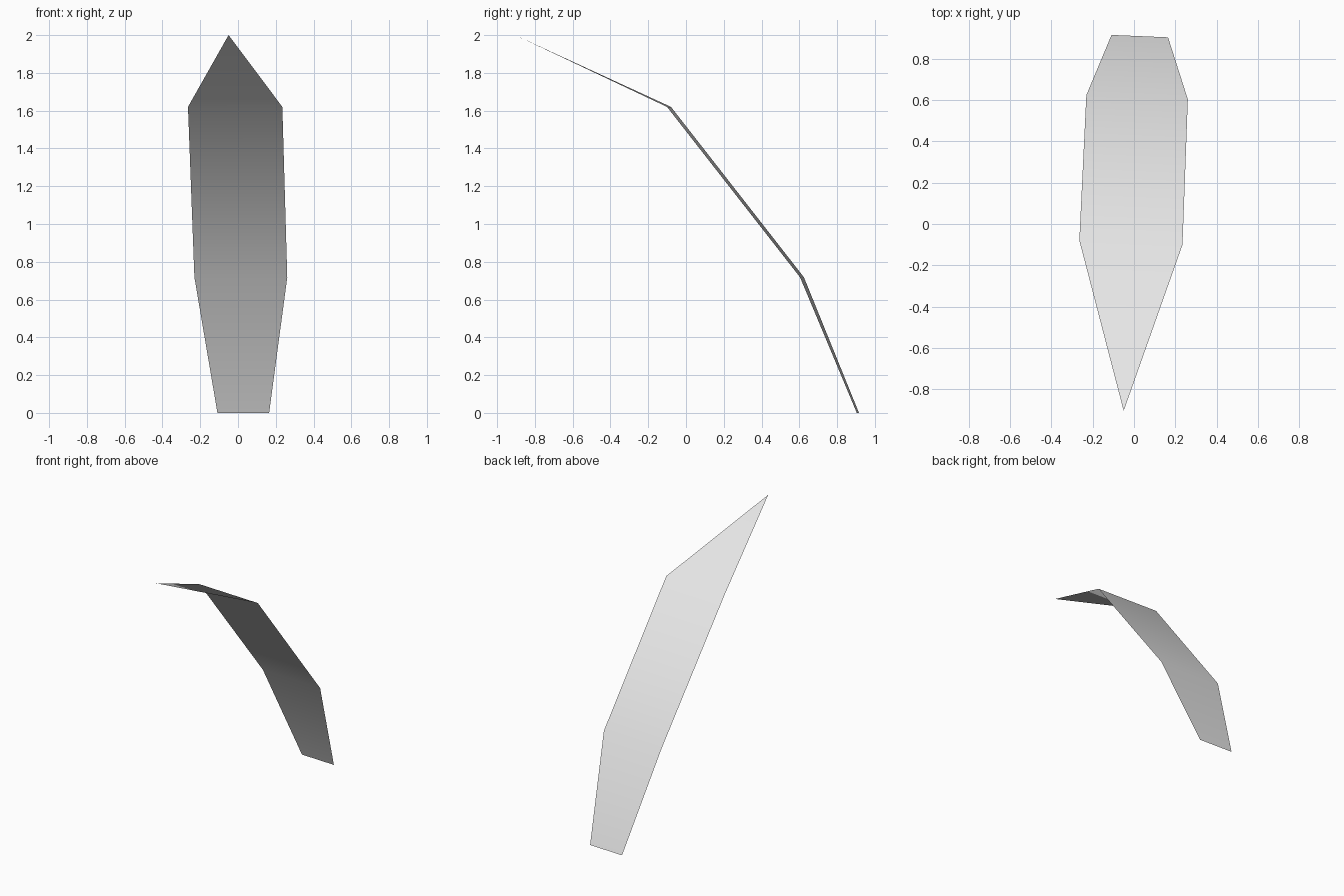
import bpy
import bmesh
from math import cos, sin
from mathutils import Vector

cube = bpy.data.objects.get("Cube")
if cube:
    bpy.data.objects.remove(cube)


def make_material(name, color):
    mat = bpy.data.materials.new(name)
    mat.use_nodes = True
    mat.diffuse_color = color
    mat.node_tree.nodes["Principled BSDF"].inputs["Base Color"].default_value = color
    return mat


# Blade spine from root to the bend: centre point and half width of each rib
RIBS = [
    (Vector((0.028, 0.91, 0.0)), 0.137),
    (Vector((0.015, 0.614, 0.718)), 0.246),
    (Vector((-0.015, -0.09, 1.62)), 0.25),
]
TIP = Vector((-0.05, -0.905, 2.0))
YAW = -0.042
across = Vector((cos(YAW), sin(YAW), 0))

# Curved thin blade: a strip of quads closed by a pointed tip
bm = bmesh.new()
rows = [[bm.verts.new(c + across * w * side) for side in (-1, 1)] for c, w in RIBS]
for (a, b), (c, d) in zip(rows, rows[1:]):
    bm.faces.new((b, a, c, d))
bm.faces.new((rows[-1][1], rows[-1][0], bm.verts.new(TIP)))
for face in bm.faces:
    face.smooth = True

mesh = bpy.data.meshes.new("leaf_blade")
bm.to_mesh(mesh)
bm.free()
mesh.materials.append(make_material("light grey", (0.8, 0.8, 0.8, 1)))
blade = bpy.data.objects.new("leaf_blade", mesh)
bpy.context.collection.objects.link(blade)
